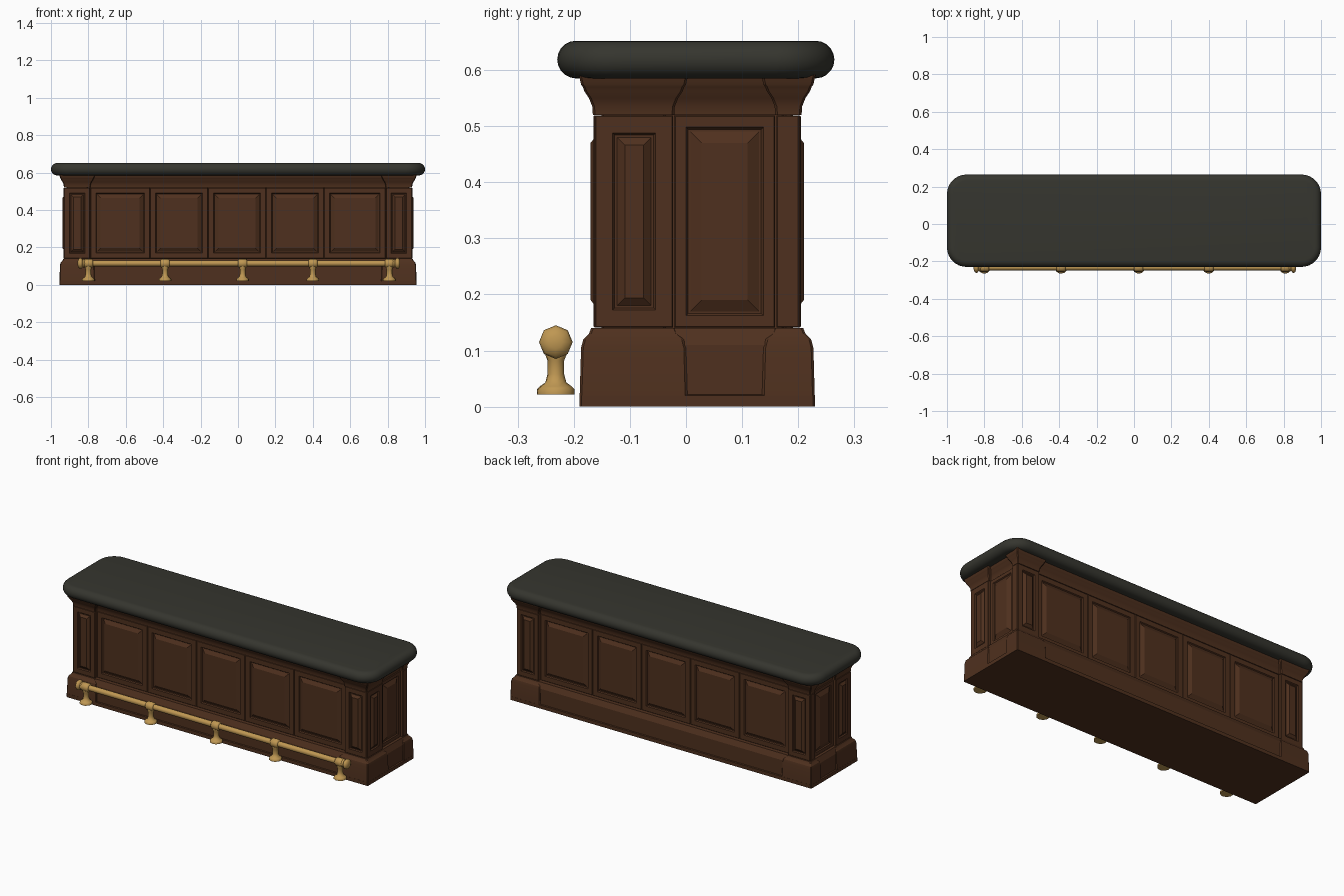
import bpy, bmesh, math
from mathutils import Vector

if "Cube" in bpy.data.objects:
    bpy.data.objects.remove(bpy.data.objects["Cube"], do_unlink=True)


def material(name, rgb, rough):
    m = bpy.data.materials.new(name)
    m.use_nodes = True
    m.diffuse_color = (*rgb, 1)
    node = m.node_tree.nodes["Principled BSDF"]
    node.inputs["Base Color"].default_value = (*rgb, 1)
    node.inputs["Roughness"].default_value = rough
    return m


wood = material("dark wood", (0.078, 0.030, 0.013), 0.6)
stone = material("charcoal stone", (0.036, 0.036, 0.028), 0.5)
brass = material("brass", (0.52, 0.31, 0.085), 0.4)

MID_Y = 0.02              # cabinet centre line
HX, HY = 0.93, 0.185      # cabinet half sizes
Z0, Z1 = 0.14, 0.52       # panelled zone
PIER_X = 0.79             # inner edge of the corner piers
FRONT_Y, BACK_Y = -0.022, 0.16   # inner edges of front and back piers
REC = 0.016               # how far the walls sit behind the piers


def build(name, lofts, mat, angle=35):
    """Skin each list of matching rings into a capped solid."""
    bm = bmesh.new()
    for rings in lofts:
        loops = [[bm.verts.new(p) for p in ring] for ring in rings]
        n = len(loops[0])
        for a, b in zip(loops, loops[1:]):
            for i in range(n):
                j = (i + 1) % n
                bm.faces.new((a[i], a[j], b[j], b[i]))
        bm.faces.new(loops[0][::-1])
        bm.faces.new(loops[-1])
    bmesh.ops.recalc_face_normals(bm, faces=bm.faces)
    mesh = bpy.data.meshes.new(name)
    bm.to_mesh(mesh)
    bm.free()
    mesh.materials.append(mat)
    ob = bpy.data.objects.new(name, mesh)
    bpy.context.collection.objects.link(ob)
    bpy.ops.object.select_all(action="DESELECT")
    ob.select_set(True)
    bpy.context.view_layer.objects.active = ob
    bpy.ops.object.shade_smooth_by_angle(angle=math.radians(angle))


def rounded_rect(cx, cy, hx, hy, r, z, seg=1):
    """Horizontal rectangle ring with rounded corners."""
    pts = []
    for q, (sx, sy) in enumerate([(1, 1), (-1, 1), (-1, -1), (1, -1)]):
        for k in range(seg + 1):
            a = math.pi / 2 * (q + k / seg)
            pts.append(Vector((cx + sx * (hx - r) + r * math.cos(a),
                               cy + sy * (hy - r) + r * math.sin(a), z)))
    return pts


def lathe(profile, centre, axis, sides=10):
    """Round rings from (radius, distance along axis) pairs."""
    c, ax = Vector(centre), Vector(axis)
    u = ax.orthogonal().normalized()
    v = ax.cross(u)
    turn = [2 * math.pi * k / sides for k in range(sides)]
    return [[c + ax * t + (u * math.cos(a) + v * math.sin(a)) * r for a in turn]
            for r, t in profile]


# Cornice moulding shared by the core and the piers
cornice = [(Z1, -.014), (Z1, .001), (.535, .002), (.55, .008), (.562, .016),
           (.57, .019), (.574, .022), (.592, .026)]

# Core: plinth with a low lip, waist and recessed cornice
plinth = [(0, .025), (.02, .025), (.022, .018), (.11, .018), (Z0, .003), (Z0, -.014 - REC)]
core = plinth + [(z, o - REC) for z, o in cornice]
build("cabinet_core",
      [[rounded_rect(0, MID_Y, HX + o, HY + o, .004, z) for z, o in core]], wood, 25)

# Corner piers: flared foot, waist and flared head
pier = [(.002, .025), (.105, .022), (.12, .018), (.13, .008), (Z0, .004), (Z0, -.014)] + cornice
pier_x = (HX + PIER_X) / 2
for side, s in (("left", 1), ("right", -1)):
    for end, a, b in (("front", MID_Y - HY, FRONT_Y), ("back", BACK_Y, MID_Y + HY)):
        build(f"{side}_{end}_pier",
              [[rounded_rect(s * pier_x, (a + b) / 2, (HX - PIER_X) / 2 + o,
                             (b - a) / 2 + o, .004, z) for z, o in pier]], wood, 25)


# Panelled walls: each cell is a frame with a groove and a raised field
def cell(place, u0, u1, lift, margin=0, slope=0):
    steps = [(.001, lift - .032), (.001, lift - .002), (.003, lift)]
    if margin:
        steps += [(margin, lift), (margin + .004, lift - .006),
                  (margin + .008, lift - .006), (margin + .008 + slope, lift + .005)]
    rings = []
    for inset, depth in steps:
        a, b, lo, hi = u0 + inset, u1 - inset, Z0 + inset, Z1 - inset
        rings.append([place(u, z, depth) for u, z in
                      [(a, lo), (b, lo), (b, hi), (a, hi)]])
    return rings


seams = [-PIER_X, -.47, -.16, .15, .46, PIER_X]
for name, s in (("front", -1), ("back", 1)):
    def long_wall(u, z, d, s=s):
        return Vector((u, MID_Y + s * (HY + d), z))
    build(name + "_panels",
          [cell(long_wall, a, b, -REC, .03, .018) for a, b in zip(seams, seams[1:])],
          wood, 20)
    build(name + "_pilasters",
          [cell(long_wall, a, b, 0, .028, .014)
           for a, b in ((-HX, -PIER_X), (PIER_X, HX))], wood, 20)

for name, s in (("left", 1), ("right", -1)):
    def end_wall(u, z, d, s=s):
        return Vector((s * (HX + .002 + d), u, z))
    build(name + "_end_panels",
          [cell(end_wall, MID_Y - HY + .002, FRONT_Y, 0, .032, .014),
           cell(end_wall, FRONT_Y, BACK_Y, -REC + .004, .022, .02),
           cell(end_wall, BACK_Y, MID_Y + HY - .002, 0)], wood, 20)

# Countertop slab with a half-round edge
EDGE = .0335
rings = []
for k in range(11):
    a = math.pi * (k / 10 - .5)
    o = EDGE * (1 - math.cos(a))
    rings.append(rounded_rect(0, .0175, 1 - o, .247 - o, .105 - o,
                              .6185 + EDGE * math.sin(a), 8))
build("countertop", [rings], stone, 40)

# Foot rail: bar, posts and end knobs
RAIL_Y, RAIL_Z = -.232, .115
build("foot_rail", [lathe([(.016, -.84), (.016, .84)], (0, RAIL_Y, RAIL_Z), (1, 0, 0))],
      brass, 50)
post = [(.034, .022), (.034, .031), (.029, .036), (.019, .043), (.015, .058),
        (.015, .082), (.019, .092), (.019, .105)]
collar = [(.018, -.024), (.024, -.018), (.024, .018), (.018, .024)]
knob = [(.018, .015), (.023, .02), (.023, .026), (.018, .03), (.027, .036),
        (.030, .043), (.026, .051), (.012, .057)]
for i, x in enumerate((-.80, -.39, .025, .40, .81)):
    build(f"rail_post_{i + 1}",
          [lathe(post, (x, RAIL_Y, 0), (0, 0, 1)),
           lathe(collar, (x, RAIL_Y, RAIL_Z), (1, 0, 0))], brass, 50)
for name, x, s in (("left", .81, 1), ("right", -.80, -1)):
    build(name + "_rail_knob", [lathe(knob, (x, RAIL_Y, RAIL_Z), (s, 0, 0), 8)], brass, 50)
